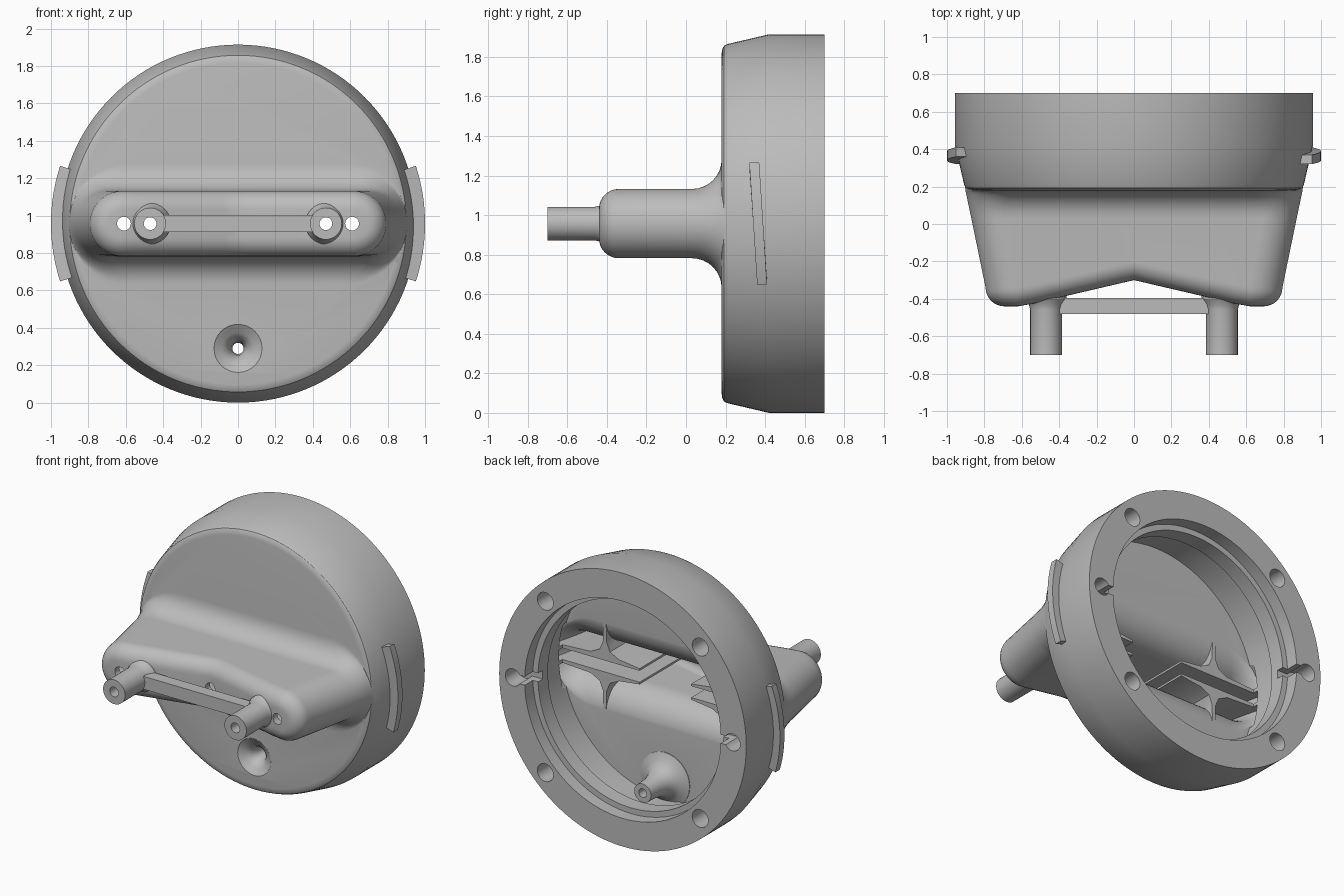
import bpy, bmesh, math
from mathutils import Vector

cube = bpy.data.objects.get("Cube")
if cube:
    bpy.data.objects.remove(cube, do_unlink=True)

CZ = 0.957      # height of the main axis
R = 0.957       # rim radius
WALL = 0.05

grey = bpy.data.materials.new("grey_plastic")
grey.use_nodes = True
grey.diffuse_color = (0.5, 0.5, 0.5, 1)
grey.node_tree.nodes["Principled BSDF"].inputs["Base Color"].default_value = (0.5, 0.5, 0.5, 1)


def make(name, rings, cap_pairs=False):
    """Skin a list of equal closed rings; caps are n-gons or strips of mirrored pairs."""
    bm = bmesh.new()
    loops = [[bm.verts.new(p) for p in ring] for ring in rings]
    n = len(loops[0])
    for a, b in zip(loops, loops[1:]):
        for i in range(n):
            j = (i + 1) % n
            bm.faces.new((a[i], a[j], b[j], b[i]))
    for ring in (loops[0], loops[-1]):
        if cap_pairs:
            for i in range(n // 2 - 1):
                bm.faces.new((ring[i], ring[i + 1], ring[n - 2 - i], ring[n - 1 - i]))
        else:
            bm.faces.new(ring)
    bmesh.ops.recalc_face_normals(bm, faces=bm.faces)
    mesh = bpy.data.meshes.new(name)
    bm.to_mesh(mesh)
    bm.free()
    mesh.materials.append(grey)
    ob = bpy.data.objects.new(name, mesh)
    bpy.context.collection.objects.link(ob)
    return ob


def turned(name, profile, x=0, z=CZ, seg=32):
    """Solid turned about an axis along y from (radius, y) pairs."""
    angles = [2 * math.pi * i / seg for i in range(seg)]
    return make(name, [[(x + r * math.cos(a), y, z + r * math.sin(a)) for a in angles]
                       for r, y in profile])


def prism(name, outline, y0, y1):
    """Extrude an (x, z) outline along y."""
    return make(name, [[(x, y, z) for x, z in outline] for y in (y0, y1)])


def box(name, x0, x1, y0, y1, z0, z1):
    return prism(name, [(x0, z0), (x1, z0), (x1, z1), (x0, z1)], y0, y1)


def boolean(target, other, operation):
    mod = target.modifiers.new("cut", 'BOOLEAN')
    mod.operation = operation
    mod.solver = 'EXACT'
    mod.object = other
    bpy.context.view_layer.objects.active = target
    bpy.ops.object.modifier_apply(modifier=mod.name)
    bpy.data.objects.remove(other, do_unlink=True)


def envelope(y):
    """Radius of the tapering outer cone."""
    return R - 0.214 * max(0, 0.42 - y)


def front_y(x):
    """Shallow V in the front of the spout."""
    return -0.44 + 0.14 * max(0, 1 - abs(x) / 0.6)


def stadium(w, h, y_at):
    """Rounded slot outline, mirrored top to bottom."""
    top = [(-(w - h) - h * math.cos(a), h * math.sin(a))
           for a in [math.pi / 2 * (i + 0.5) / 8 for i in range(8)]]
    top += [((w - h) * (i / 8 - 1), h) for i in range(9)]
    top += [(-x, z) for x, z in reversed(top[:-1])]
    pts = top + [(x, -z) for x, z in reversed(top)]
    return [(x, y_at(x), CZ + z) for x, z in pts]


def spout(name, inset):
    """Flattened spout with a flared root and a rounded front edge."""
    rings = []
    flare = 0.15 + inset
    steps = 8
    rings.append(stadium(envelope(0.2) - 0.003 - inset, 0.325, lambda x: 0.215 + inset))
    for i in range(steps + 1):
        a = math.pi / 2 * i / steps
        y = 0.03 + flare * math.cos(a)
        rings.append(stadium(envelope(y) - 0.003 - inset, 0.325 - flare * math.sin(a),
                             lambda x, y=y: y))
    r = 0.1 - inset
    for i in range(steps + 1):
        b = math.pi / 2 * i / steps
        d, off = r * (1 - math.cos(b)), inset + r * (1 - math.sin(b))
        rings.append(stadium(envelope(-0.34) - inset - d, 0.175 - inset - d,
                             lambda x, off=off: front_y(x) + off))
    return make(name, rings, cap_pairs=True)


# Main drum with tapered front and rounded edge, joined to the spout
body = turned("housing", [(0.86, 0.18), (0.885, 0.184), (0.9, 0.193), (0.908, 0.21),
                          (R, 0.42), (R, 0.70)], seg=128)
boolean(body, spout("spout", 0), 'UNION')

# Pegs on the spout
for s in (-1, 1):
    boolean(body, turned("peg", [(0.085, -0.70), (0.085, -0.46), (0.092, -0.43),
                                 (0.11, -0.40), (0.11, -0.385)], x=s * 0.47), 'UNION')

# Stepped cavity open at the back
boolean(body, turned("cavity", [(0.8, 0.228), (0.8, 0.5), (0.72, 0.5), (0.72, 0.61),
                                (0.76, 0.61), (0.76, 0.75)], seg=128), 'DIFFERENCE')

# Spout hollow, leaving paired cusped ribs standing inside it
hollow = spout("spout_hollow", WALL)
cusp = [(0.2, 0.04), (0.2, 0.055), (0.36, 0.075), (0.43, 0.11), (0.455, 0.17), (0.462, 0.4),
        (0.478, 0.4), (0.485, 0.17), (0.51, 0.11), (0.58, 0.075), (0.95, 0.055), (0.95, 0.04)]
for s in (-1, 1):
    for t in (-1, 1):
        boolean(hollow, prism("rib", [(s * x, CZ + t * z) for x, z in cusp], -0.6, 0.4),
                'DIFFERENCE')
boolean(body, hollow, 'DIFFERENCE')

# Drain: trumpet inside, dimple and bore outside
DZ = 0.29
boolean(body, turned("drain_boss", [(0.19, 0.205), (0.19, 0.232), (0.14, 0.25), (0.105, 0.28),
                                    (0.085, 0.32), (0.07, 0.38), (0.065, 0.48)], z=DZ), 'UNION')
boolean(body, turned("drain_bore", [(0.14, 0.17), (0.125, 0.183), (0.085, 0.2), (0.055, 0.23),
                                    (0.037, 0.27), (0.03, 0.33), (0.03, 0.55)], z=DZ), 'DIFFERENCE')

# Nozzle holes, peg bores, screw holes and rim notches
for x, r, y0, y1 in ((0, 0.037, -0.5, -0.15), (0.61, 0.037, -0.6, 0.0), (-0.61, 0.037, -0.6, 0.0),
                     (0.47, 0.034, -0.8, 0.0), (-0.47, 0.034, -0.8, 0.0)):
    boolean(body, turned("bore", [(r, y0), (r, y1)], x=x, seg=24), 'DIFFERENCE')
for s in (-1, 1):
    for t in (-1, 1):
        boolean(body, turned("screw_hole", [(0.062, 0.5), (0.062, 0.8)],
                             x=s * 0.6, z=CZ + t * 0.6, seg=24), 'DIFFERENCE')
    boolean(body, turned("notch_hole", [(0.06, 0.56), (0.06, 0.8)], x=s * 0.85, seg=24),
            'DIFFERENCE')
    x0, x1 = sorted((s * 0.65, s * 0.85))
    boolean(body, box("notch_slot", x0, x1, 0.56, 0.8, CZ - 0.03, CZ + 0.03), 'DIFFERENCE')

# Bar between the pegs
bar = box("cross_bar", -0.4, 0.4, -0.48, -0.395, CZ - 0.045, CZ + 0.045)

# Slightly helical locking lugs on both sides
lugs = []
for s, side in ((1, "left"), (-1, "right")):
    rings = []
    for i in range(17):
        k = i / 8 - 1
        a = math.radians(18) * k
        y = 0.365 - s * 0.02 * k
        rings.append([(s * r * math.cos(a), y + dy, CZ + r * math.sin(a))
                      for r, dy in ((0.93, -0.025), (1.0, -0.025), (1.0, 0.025), (0.93, 0.025))])
    lugs.append(make(side + "_lug", rings))

# Smooth shading with sharp edges kept
for ob in [body, bar] + lugs:
    bpy.ops.object.select_all(action='DESELECT')
    ob.select_set(True)
    bpy.context.view_layer.objects.active = ob
    bpy.ops.object.shade_smooth_by_angle(angle=math.radians(30))
